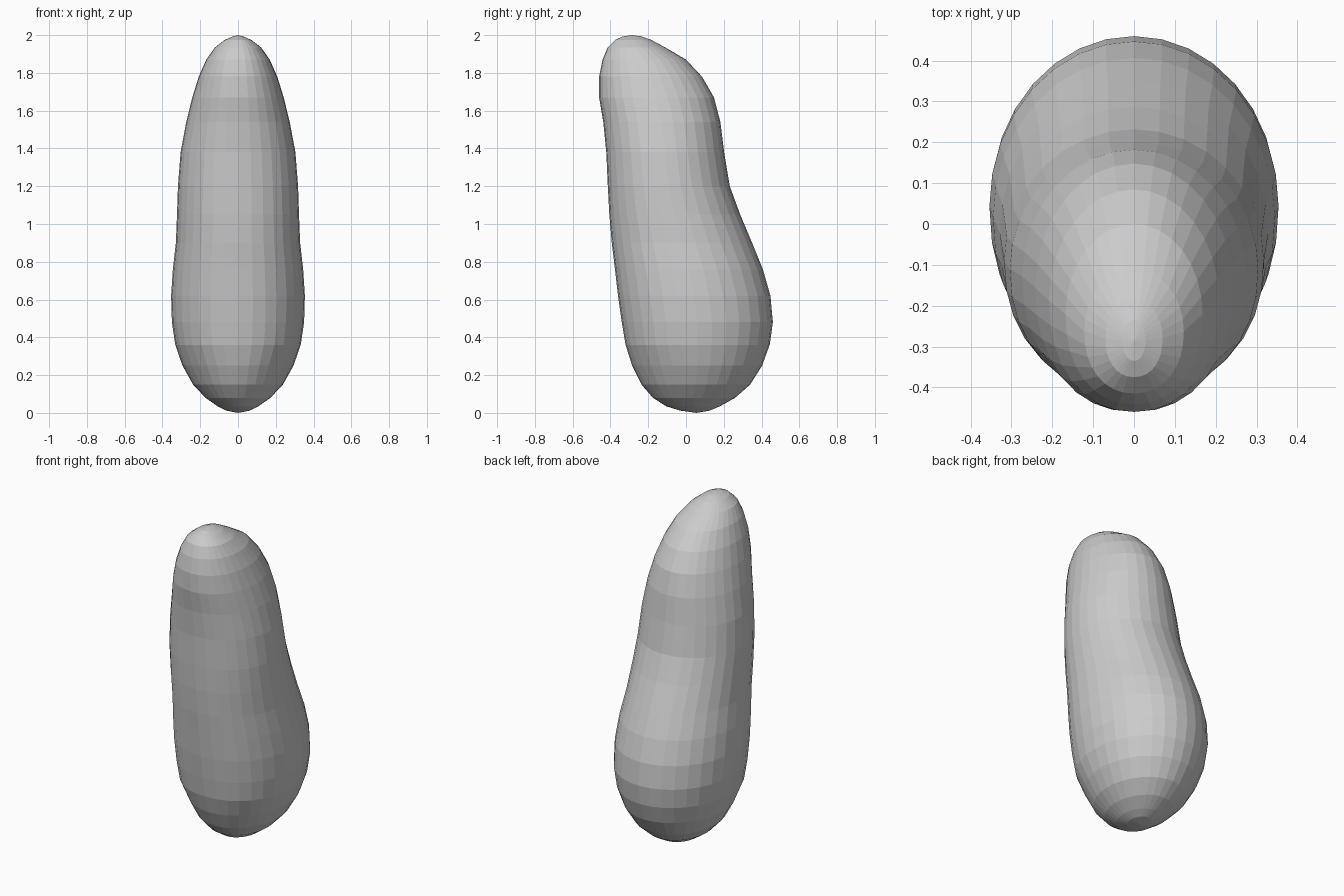
import bpy, bmesh
from math import sin, cos, pi

if "Cube" in bpy.data.objects:
    bpy.data.objects.remove(bpy.data.objects["Cube"])

SIDES = 32

# Horizontal sections of the body: height, front y, back y, half width
SECTIONS = [
    (0.012, -0.03, 0.125, 0.062),
    (0.035, -0.105, 0.18, 0.108),
    (0.08, -0.175, 0.26, 0.172),
    (0.15, -0.236, 0.34, 0.238),
    (0.25, -0.285, 0.403, 0.294),
    (0.36, -0.32, 0.443, 0.332),
    (0.48, -0.34, 0.46, 0.35),
    (0.62, -0.36, 0.447, 0.354),
    (0.76, -0.376, 0.407, 0.345),
    (0.90, -0.393, 0.35, 0.329),
    (1.05, -0.406, 0.287, 0.323),
    (1.20, -0.414, 0.232, 0.318),
    (1.38, -0.422, 0.202, 0.304),
    (1.54, -0.438, 0.182, 0.274),
    (1.67, -0.46, 0.148, 0.242),
    (1.78, -0.46, 0.085, 0.208),
    (1.87, -0.442, 0.00, 0.168),
    (1.935, -0.415, -0.11, 0.122),
    (1.975, -0.375, -0.185, 0.07),
    (1.993, -0.335, -0.235, 0.028),
]


def power(value, n):
    """Signed power, used for the slightly squared front."""
    return (1 if value >= 0 else -1) * abs(value) ** n


def section_ring(bm, z, front, back, width):
    mid, depth = (front + back) / 2, (back - front) / 2
    ring = []
    for i in range(SIDES):
        a = 2 * pi * i / SIDES
        n = 0.92 if sin(a) < 0 and z > 0.3 else 1.0
        ring.append(bm.verts.new((width * power(cos(a), n),
                                  mid + depth * power(sin(a), n), z)))
    return ring


# Leaning body, lofted through the sections and closed by two tips
bm = bmesh.new()
rings = [section_ring(bm, *s) for s in SECTIONS]
bottom = bm.verts.new((0, 0.055, 0))
top = bm.verts.new((0, -0.285, 2))
for i in range(SIDES):
    j = (i + 1) % SIDES
    for low, high in zip(rings, rings[1:]):
        bm.faces.new((low[i], low[j], high[j], high[i]))
    bm.faces.new((bottom, rings[0][j], rings[0][i]))
    bm.faces.new((top, rings[-1][i], rings[-1][j]))
bmesh.ops.recalc_face_normals(bm, faces=bm.faces)

mesh = bpy.data.meshes.new("rounded_body")
bm.to_mesh(mesh)
bm.free()
bpy.context.collection.objects.link(bpy.data.objects.new("rounded_body", mesh))
